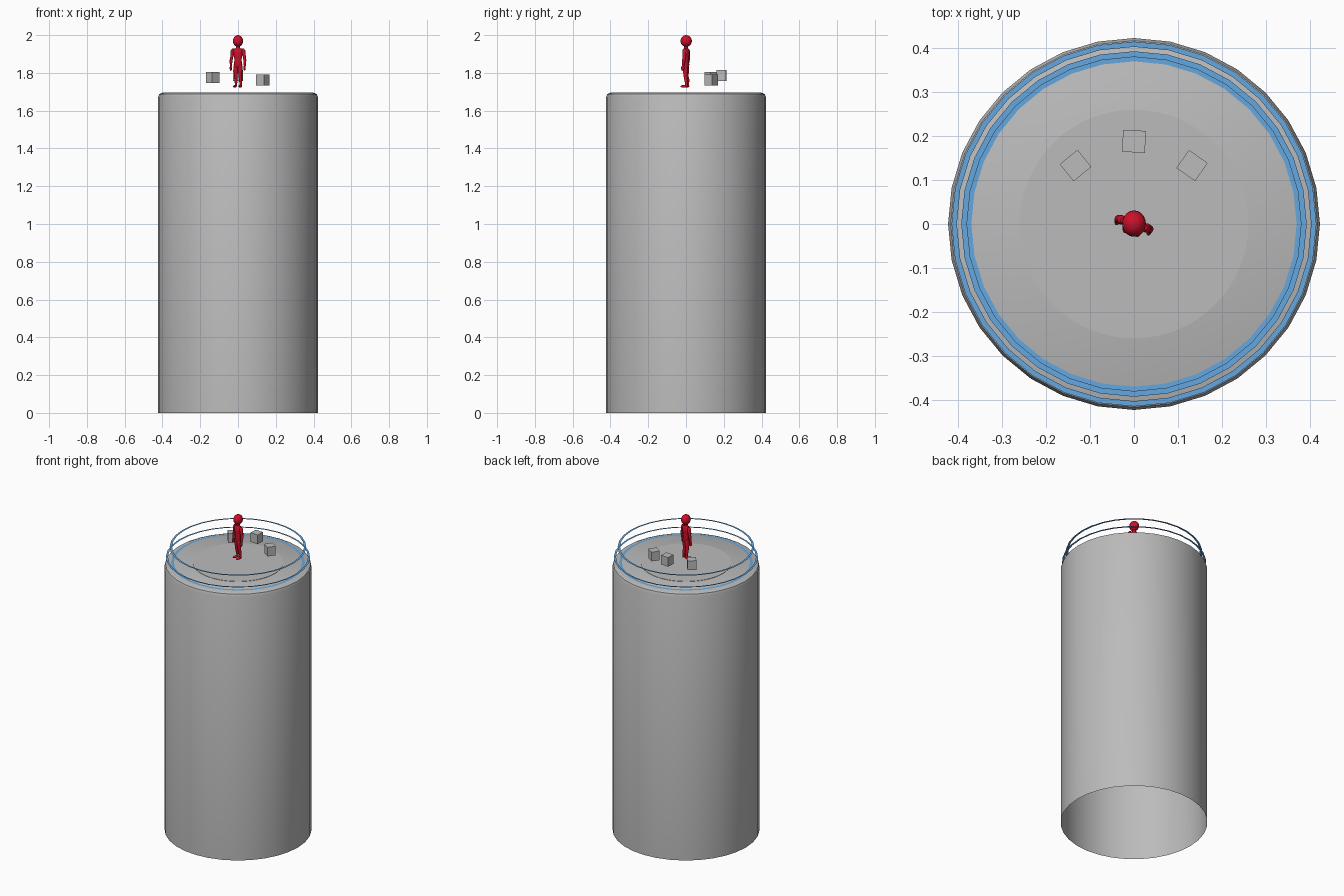
import bpy, bmesh, math
from mathutils import Matrix, Vector

if "Cube" in bpy.data.objects:
    bpy.data.objects.remove(bpy.data.objects["Cube"])


def material(name, rgb):
    m = bpy.data.materials.new(name)
    m.diffuse_color = (*rgb, 1)
    m.use_nodes = True
    m.node_tree.nodes["Principled BSDF"].inputs["Base Color"].default_value = m.diffuse_color
    return m


GREY = material("stone grey", (0.5, 0.5, 0.5))
BLUE = material("light blue", (0.13, 0.39, 0.74))
RED = material("red", (0.62, 0.005, 0.022))


def finish(name, bm, mat, smooth=None):
    me = bpy.data.meshes.new(name)
    bm.to_mesh(me)
    bm.free()
    ob = bpy.data.objects.new(name, me)
    bpy.context.collection.objects.link(ob)
    me.materials.append(mat)
    if smooth:
        bpy.ops.object.select_all(action='DESELECT')
        ob.select_set(True)
        bpy.context.view_layer.objects.active = ob
        bpy.ops.object.shade_smooth_by_angle(angle=math.radians(smooth))
    return ob


def loft(name, sections, mat, seg=12, caps=(True, True), smooth=50, rot=0):
    """Stack of horizontal ellipses (x, y, z, rx, ry) joined into a skin."""
    bm = bmesh.new()
    rings = []
    for x, y, z, rx, ry in sections:
        rings.append([bm.verts.new((x + rx * math.cos(2 * math.pi * i / seg),
                                    y + ry * math.sin(2 * math.pi * i / seg), z))
                      for i in range(seg)])
    for a, b in zip(rings, rings[1:]):
        for i in range(seg):
            j = (i + 1) % seg
            bm.faces.new((a[i], a[j], b[j], b[i]))
    if caps[0]:
        bm.faces.new(rings[0][::-1])
    if caps[1]:
        bm.faces.new(rings[-1])
    bm.transform(Matrix.Rotation(rot, 4, 'Z'))
    return finish(name, bm, mat, smooth)


def ball(name, loc, size, mat, rot=0):
    bm = bmesh.new()
    bmesh.ops.create_uvsphere(bm, u_segments=20, v_segments=12, radius=1)
    bm.transform(Matrix.Translation(loc) @ Matrix.Rotation(rot, 4, 'Z')
                 @ Matrix.Diagonal((*size, 1)))
    return finish(name, bm, mat, 60)


def flat_ring(name, z, outer, inner):
    loft(name, [(0, 0, z, outer, outer), (0, 0, z, inner, inner)],
         BLUE, 32, (False, False))


# open-bottomed pedestal with a softened top edge
loft("pedestal", [(0, 0, z, r, r) for r, z in
                  ((0.423, 0), (0.423, 1.672), (0.417, 1.688), (0.40, 1.695))],
     GREY, 32, (False, True), 40)

# round standing plate on the top
loft("standing_plate", [(0, 0, 1.694, 0.26, 0.26), (0, 0, 1.697, 0.26, 0.26)],
     GREY, 64, (False, True), 30)

# painted floor ring and two floating rings
flat_ring("floor_ring", 1.697, 0.385, 0.37)
flat_ring("lower_ring", 1.73, 0.415, 0.403)
flat_ring("upper_ring", 1.795, 0.393, 0.38)

# floating blocks behind the figure
for name, loc, deg in (("left_block", (-0.133, 0.133, 1.775), 39),
                       ("middle_block", (0, 0.188, 1.786), -3),
                       ("right_block", (0.132, 0.133, 1.762), -35)):
    bm = bmesh.new()
    bmesh.ops.create_cube(bm, size=1)
    bm.transform(Matrix.Translation(loc) @ Matrix.Rotation(math.radians(deg), 4, 'Z')
                 @ Matrix.Diagonal((0.052, 0.05, 0.058, 1)))
    finish(name, bm, GREY)

# figure: head, neck and torso
TURN = math.radians(-18)
ball("head", (0, 0.001, 1.969), (0.027, 0.030, 0.031), RED)
loft("neck", [(0, 0, 1.92, 0.011, 0.011), (0, 0, 1.95, 0.010, 0.010)], RED)
loft("torso", [(0, 0, 1.828, 0.012, 0.012), (0, 0, 1.842, 0.024, 0.017),
               (0, 0, 1.868, 0.019, 0.014), (0, 0, 1.90, 0.025, 0.018),
               (0, 0, 1.922, 0.029, 0.016), (0, 0, 1.931, 0.014, 0.011)],
     RED, 16, rot=TURN)

# figure: arms, hands, legs and feet
for side, s in (("left", -1), ("right", 1)):
    loft(side + "_arm", [(s * 0.026, 0, 1.929, 0.006, 0.006),
                         (s * 0.030, 0, 1.918, 0.010, 0.011),
                         (s * 0.035, 0.001, 1.885, 0.008, 0.009),
                         (s * 0.038, 0, 1.868, 0.008, 0.009),
                         (s * 0.039, -0.004, 1.835, 0.005, 0.006)], RED, rot=TURN)
    ball(side + "_hand", Matrix.Rotation(TURN, 3, 'Z') @ Vector((s * 0.038, -0.006, 1.825)),
         (0.006, 0.009, 0.014), RED, TURN)
    loft(side + "_leg", [(s * 0.014, 0.006, 1.727, 0.007, 0.008),
                         (s * 0.013, 0.006, 1.742, 0.006, 0.007),
                         (s * 0.013, 0.005, 1.764, 0.009, 0.010),
                         (s * 0.012, 0, 1.784, 0.009, 0.010),
                         (s * 0.012, 0, 1.825, 0.013, 0.014),
                         (s * 0.012, 0, 1.845, 0.010, 0.012)], RED, rot=TURN)
    ball(side + "_foot", Matrix.Rotation(TURN, 3, 'Z') @ Vector((s * 0.015, -0.006, 1.729)),
         (0.008, 0.020, 0.007), RED, TURN)
